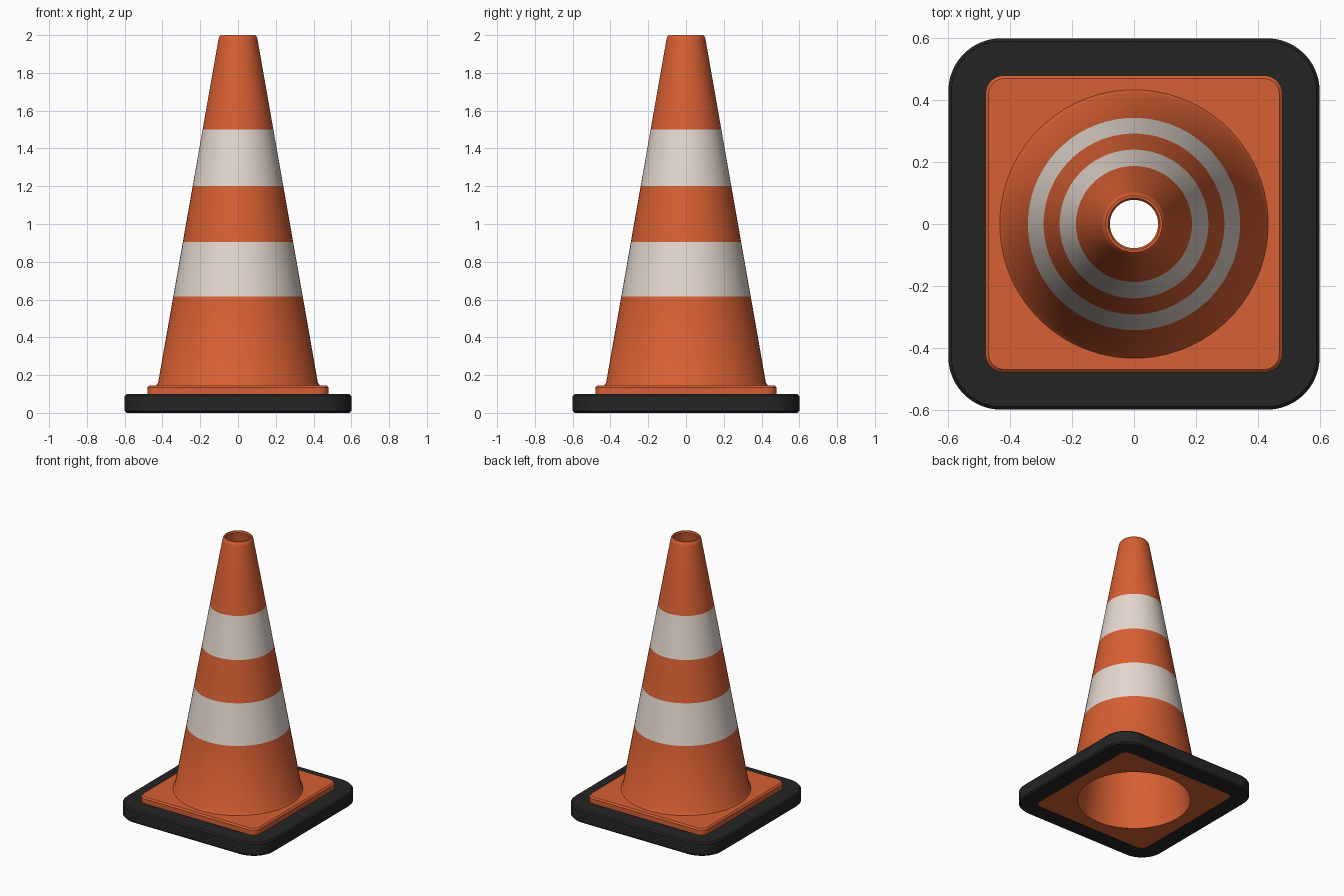
import bpy, bmesh, math

if "Cube" in bpy.data.objects:
    bpy.data.objects.remove(bpy.data.objects["Cube"])

K = 16          # points per quarter
N = 4 * K


def material(name, rgb):
    m = bpy.data.materials.new(name)
    m.diffuse_color = (*rgb, 1)
    m.use_nodes = True
    m.node_tree.nodes["Principled BSDF"].inputs["Base Color"].default_value = m.diffuse_color
    return m


orange = material("orange", (0.68, 0.115, 0.033))
white = material("off_white", (0.78, 0.69, 0.63))
black = material("black_rubber", (0.018, 0.018, 0.018))


def circle(r, z):
    return [(r * math.cos((i + .5) / N * math.tau), r * math.sin((i + .5) / N * math.tau), z)
            for i in range(N)]


def square(half, rad, z):
    pts = []
    for q in range(4):
        mid = math.pi / 4 + q * math.pi / 2
        c = (half - rad) * math.sqrt(2)
        for j in range(K):
            a = (q + j / (K - 1)) * math.pi / 2
            pts.append((c * math.cos(mid) + rad * math.cos(a),
                        c * math.sin(mid) + rad * math.sin(a), z))
    return pts


def loft(name, rings, mats):
    """Closed tube of quads through the rings, last ring joined to the first."""
    bm = bmesh.new()
    loops = [[bm.verts.new(p) for p in ring] for ring in rings]
    for a, b in zip(loops, loops[1:] + loops[:1]):
        for i in range(N):
            j = (i + 1) % N
            bm.faces.new((a[i], a[j], b[j], b[i]))
    bmesh.ops.recalc_face_normals(bm, faces=bm.faces)
    me = bpy.data.meshes.new(name)
    bm.to_mesh(me)
    bm.free()
    for m in mats:
        me.materials.append(m)
    ob = bpy.data.objects.new(name, me)
    bpy.context.collection.objects.link(ob)
    bpy.ops.object.select_all(action='DESELECT')
    ob.select_set(True)
    bpy.context.view_layer.objects.active = ob
    bpy.ops.object.shade_smooth_by_angle(angle=math.radians(35))
    return ob


# Black rubber base frame
loft("rubber_base", [
    square(.475, .055, 0), square(.59, .16, 0), square(.6, .17, .01),
    square(.6, .17, .09), square(.59, .16, .1), square(.475, .055, .1)], [black])


# Orange shell: flange plate, tapered cone and hollow inside
def outer(z):
    return .426 - .176 * (z - .145)


rings = [square(.48, .06, .003), square(.48, .06, .135), square(.47, .05, .145),
         circle(.434, .145)]
rings += [circle(outer(z), z) for z in (.16, .615, .905, 1.2, 1.5, 1.97)]
rings += [circle(.1, 1.99), circle(.092, 2.0), circle(.084, 2.0),
          circle(.078, 1.99), circle(.38, .003)]
cone = loft("cone_shell", rings, [orange, white])

# Reflective bands on the outside of the cone
for f in cone.data.polygons:
    z, out = f.center.z, f.normal.x * f.center.x + f.normal.y * f.center.y
    if out > 0 and (.615 < z < .905 or 1.2 < z < 1.5):
        f.material_index = 1
